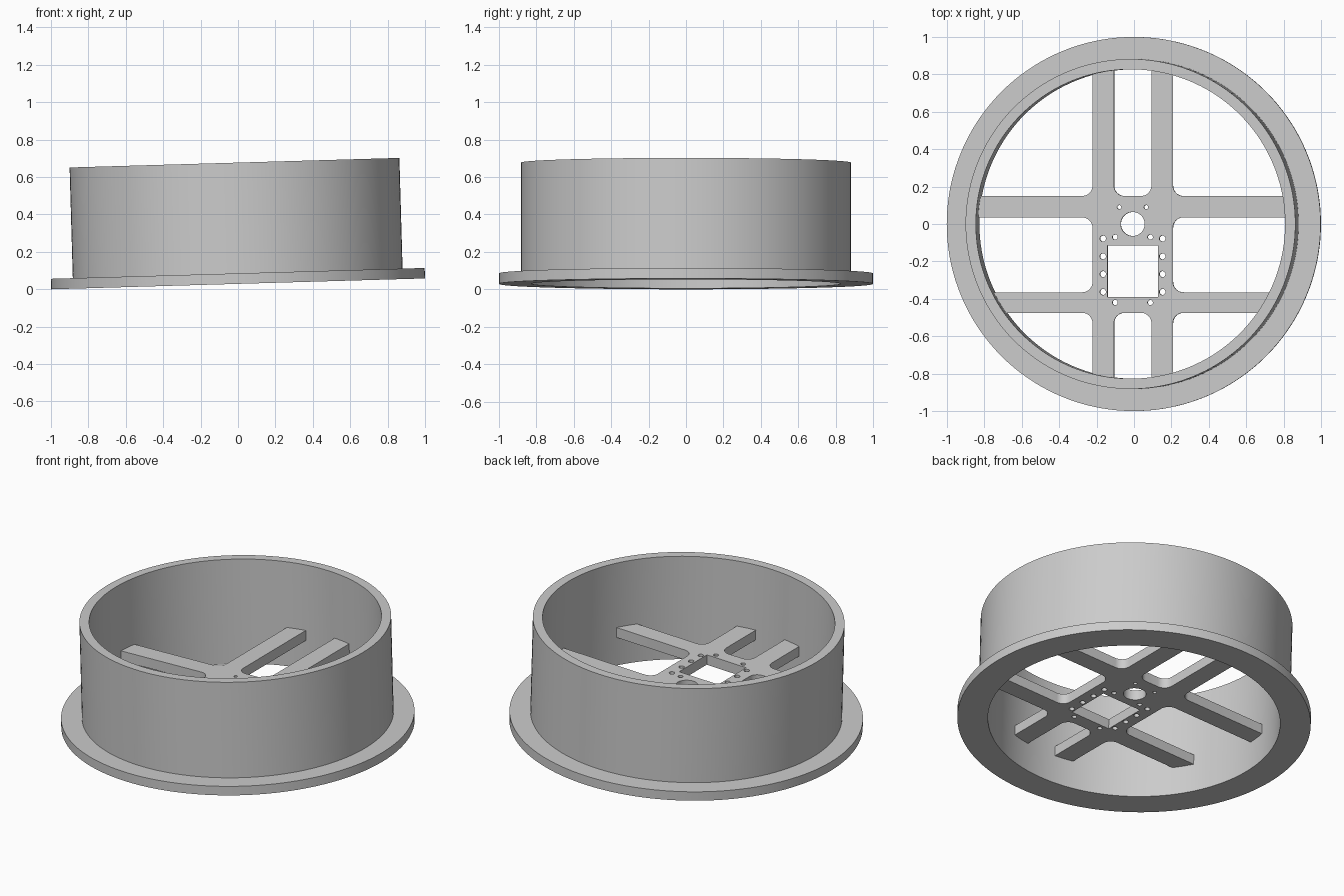
import bpy, bmesh, math
from mathutils import Vector, Matrix

cube = bpy.data.objects.get("Cube")
if cube:
    bpy.data.objects.remove(cube)

TILT = 0.029
POSE = Matrix.Translation((0, 0, math.sin(TILT))) @ Matrix.Rotation(-TILT, 4, 'Y')
INNER, OUTER, HEIGHT = 0.827, 0.882, 0.648
FLANGE = 0.056
PLATE_LOW, PLATE_TOP = 0.178, 0.24
REACH = 0.85          # spoke ends are buried inside the wall

grey = bpy.data.materials.new("light_grey")
grey.use_nodes = True
colour = (0.6, 0.6, 0.6, 1)
grey.diffuse_color = colour
grey.node_tree.nodes["Principled BSDF"].inputs["Base Color"].default_value = colour


def add_object(name, mesh, matrix):
    obj = bpy.data.objects.new(name, mesh)
    bpy.context.collection.objects.link(obj)
    mesh.materials.clear()
    mesh.materials.append(grey)
    obj.matrix_world = matrix
    bpy.ops.object.select_all(action='DESELECT')
    obj.select_set(True)
    bpy.context.view_layer.objects.active = obj
    bpy.ops.object.shade_smooth_by_angle(angle=math.radians(30))
    return obj


# Flanged ring: closed profile turned around z
def lathe(name, profile, steps=144):
    bm = bmesh.new()
    rings = []
    for i in range(steps):
        a = math.tau * i / steps
        rings.append([bm.verts.new((r * math.cos(a), r * math.sin(a), z)) for r, z in profile])
    n = len(profile)
    for i in range(steps):
        a, b = rings[i], rings[(i + 1) % steps]
        for j in range(n):
            k = (j + 1) % n
            bm.faces.new((a[j], b[j], b[k], a[k]))
    bmesh.ops.recalc_face_normals(bm, faces=bm.faces)
    mesh = bpy.data.meshes.new(name)
    bm.to_mesh(mesh)
    bm.free()
    return add_object(name, mesh, POSE)


lathe("flanged_ring", [(INNER, 0), (1, 0), (1, FLANGE), (OUTER, FLANGE),
                       (OUTER, HEIGHT), (INNER, HEIGHT)])


# Spoke plate: filleted outline with holes, extruded
def on_rim(v):
    return math.sqrt(REACH ** 2 - v ** 2)


def fillet(prev, corner, nxt, radius=0.055, steps=8):
    u, v = (prev - corner).normalized(), (nxt - corner).normalized()
    centre = corner + radius * (u + v)
    angles = [math.pi / 2 * i / steps for i in range(steps + 1)]
    return [centre - radius * (u * math.sin(t) + v * math.cos(t)) for t in angles]


def circle(x, y, radius, steps=24):
    return [Vector((x + radius * math.cos(math.tau * i / steps),
                    y + radius * math.sin(math.tau * i / steps))) for i in range(steps)]


X_IN, X_OUT = 0.1, 0.215                     # upright spoke edges
TOP, MID_TOP, MID_LOW, LOW = 0.15, 0.035, -0.365, -0.475   # cross spoke edges
half = [(X_IN, TOP, 1), (X_IN, on_rim(X_IN), 0), (X_OUT, on_rim(X_OUT), 0),
        (X_OUT, TOP, 1), (on_rim(TOP), TOP, 0), (on_rim(MID_TOP), MID_TOP, 0),
        (X_OUT, MID_TOP, 1), (X_OUT, MID_LOW, 1), (on_rim(MID_LOW), MID_LOW, 0),
        (on_rim(LOW), LOW, 0), (X_OUT, LOW, 1), (X_OUT, -on_rim(X_OUT), 0),
        (X_IN, -on_rim(X_IN), 0), (X_IN, LOW, 1)]
corners = half + [(-x, y, f) for x, y, f in reversed(half)]
points = [Vector((x, y)) for x, y, f in corners]
outline = []
for i, (x, y, rounded) in enumerate(corners):
    if rounded:
        outline += fillet(points[i - 1], points[i], points[(i + 1) % len(points)])
    else:
        outline.append(points[i])

window = [Vector(p) for p in ((-0.135, -0.39), (0.135, -0.39), (0.135, -0.115), (-0.135, -0.115))]
loops = [outline, window, circle(0, 0, 0.064, 40)]
for side in (-1, 1):
    loops.append(circle(side * 0.072, 0.09, 0.011))
    for y in (-0.07, -0.42):
        loops.append(circle(side * 0.094, y, 0.014))
    for i in range(4):
        loops.append(circle(side * 0.159, -0.078 - i * 0.095, 0.016))

curve = bpy.data.curves.new("plate_outline", 'CURVE')
curve.dimensions = '2D'
curve.fill_mode = 'BOTH'
curve.extrude = (PLATE_TOP - PLATE_LOW) / 2
for loop in loops:
    spline = curve.splines.new('POLY')
    spline.points.add(len(loop) - 1)
    for p, co in zip(spline.points, loop):
        p.co = (co.x, co.y, 0, 1)
    spline.use_cyclic_u = True
source = bpy.data.objects.new("plate_outline", curve)
bpy.context.collection.objects.link(source)
bpy.context.view_layer.update()
plate = bpy.data.meshes.new_from_object(source.evaluated_get(bpy.context.evaluated_depsgraph_get()))
bpy.data.objects.remove(source)

bm = bmesh.new()
bm.from_mesh(plate)
bmesh.ops.remove_doubles(bm, verts=bm.verts, dist=1e-5)
bmesh.ops.recalc_face_normals(bm, faces=bm.faces)
bm.to_mesh(plate)
bm.free()
add_object("spoke_plate", plate, POSE @ Matrix.Translation((0, 0, (PLATE_LOW + PLATE_TOP) / 2)))
